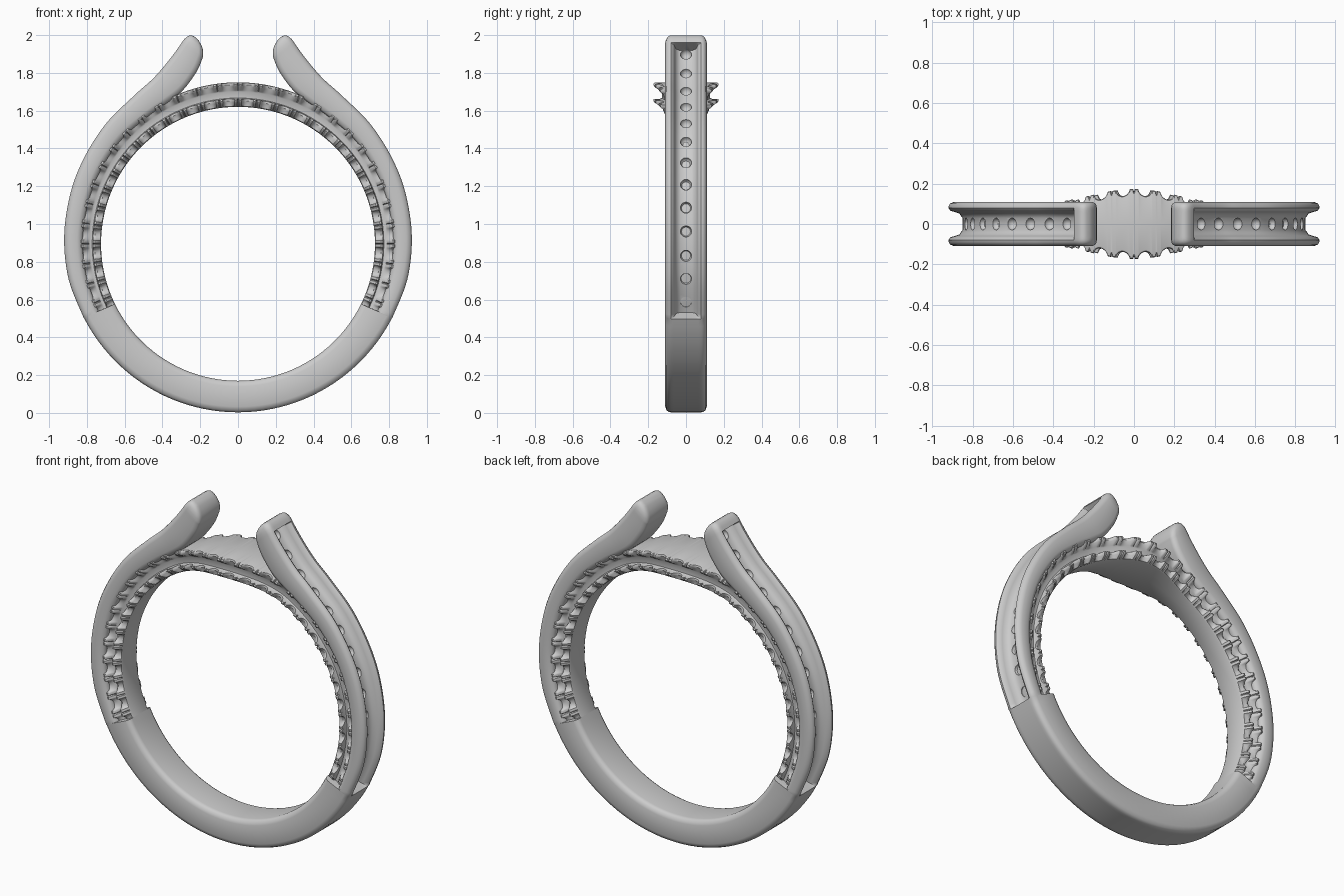
import bpy, bmesh, math
from mathutils import Vector

if "Cube" in bpy.data.objects:
    bpy.data.objects.remove(bpy.data.objects["Cube"])

CZ = 0.895          # height of the finger-hole centre
R_IN = 0.725        # finger-hole radius


def polar(deg, r):
    """Point in the XZ plane, angle measured from straight down."""
    a = math.radians(deg)
    return Vector((r * math.sin(a), CZ - r * math.cos(a)))


def loft(name, loops):
    """Skin a list of closed loops and cap both ends."""
    bm = bmesh.new()
    rows = [[bm.verts.new(p) for p in lp] for lp in loops]
    n = len(rows[0])
    for a, b in zip(rows, rows[1:]):
        for i in range(n):
            j = (i + 1) % n
            bm.faces.new((a[i], a[j], b[j], b[i]))
    bm.faces.new(rows[0])
    bm.faces.new(rows[-1][::-1])
    bmesh.ops.recalc_face_normals(bm, faces=bm.faces)
    me = bpy.data.meshes.new(name)
    bm.to_mesh(me)
    bm.free()
    ob = bpy.data.objects.new(name, me)
    bpy.context.collection.objects.link(ob)
    return ob


def smooth(ob, deg):
    bpy.ops.object.select_all(action='DESELECT')
    ob.select_set(True)
    bpy.context.view_layer.objects.active = ob
    bpy.ops.object.shade_smooth_by_angle(angle=math.radians(deg))


def catmull(pts, steps):
    out = []
    for i in range(len(pts) - 1):
        p0, p1, p2, p3 = (pts[max(0, min(len(pts) - 1, i + k))] for k in (-1, 0, 1, 2))
        for s in range(steps):
            t = s / steps
            out.append([0.5 * (2 * b + (c - a) * t + (2 * a - 5 * b + 4 * c - d) * t * t
                               + (3 * b - a - 3 * c + d) * t ** 3)
                        for a, b, c, d in zip(p0, p1, p2, p3)])
    return out + [list(pts[-1])]


# ---- shank: solid at the bottom, channelled arms ending in open tips ----
DEPTH = 0.07
stations = []       # (outer point, inner point, channel depth, width scale)
for i in range(23):
    th = 64 * i / 22
    stations.append((polar(th, 0.892 + 0.013 * (th / 64) ** 2), polar(th, R_IN), 0, 1))

arm = [(*polar(t, ro), *polar(t, ri)) for t, ro, ri in (
    (64.3, 0.906, 0.82), (78, 0.916, 0.82), (92, 0.921, 0.822), (106, 0.926, 0.822),
    (118.5, 0.933, 0.825), (132, 0.945, 0.828))]
arm += [(0.55, 1.68, 0.47, 1.575), (0.46, 1.76, 0.37, 1.645), (0.40, 1.825, 0.29, 1.71),
        (0.34, 1.90, 0.22, 1.805), (0.30, 1.957, 0.187, 1.88)]
arm_pts = catmull(arm, 7)
for o1, o2, i1, i2 in arm_pts:
    stations.append((Vector((o1, o2)), Vector((i1, i2)), DEPTH, 1))
for o, i, w in (((0.298, 1.96), (0.186, 1.885), 1), ((0.285, 1.978), (0.184, 1.905), 1),
                ((0.27, 1.992), (0.187, 1.93), 0.97), ((0.255, 1.999), (0.197, 1.953), 0.91),
                ((0.243, 1.998), (0.209, 1.973), 0.82), ((0.234, 1.994), (0.219, 1.984), 0.72)):
    stations.append((Vector(o), Vector(i), 0, w))


def shank_loop(st, sx):
    o, i, d, w = st
    T = (i - o).length
    u = (i - o) / T
    c = min(0.03, T * 0.3)
    k = d / DEPTH
    half = [(d, 0), (d, 0.03), (0.055 * k, 0.052), (0.03 * k, 0.06), (0.01 * k, 0.066),
            (0, 0.08), (c * 0.07, 0.09), (c * 0.3, 0.102), (c, 0.11), (T - c, 0.11),
            (T - c * 0.3, 0.102), (T - c * 0.07, 0.09), (T, 0.08), (T, 0)]
    prof = half + [(s, -y) for s, y in half[-2:0:-1]]
    return [(sx * (o + u * s).x, y * w, (o + u * s).y) for s, y in prof]


loops = [shank_loop(s, -1) for s in stations[:0:-1]] + [shank_loop(s, 1) for s in stations]
shank = loft("shank", loops)

# ---- stone seats: a row of dimples along each channel floor ----
cut_bm = bmesh.new()
travelled, nxt, prev = 0, 0.06, None
for o1, o2, i1, i2 in catmull(arm, 40):
    o, i = Vector((o1, o2)), Vector((i1, i2))
    p = o + (i - o).normalized() * DEPTH
    if prev:
        travelled += (p - prev).length
    prev = p
    if travelled >= nxt:
        nxt += 0.127
        for sx in (-1, 1):
            res = bmesh.ops.create_uvsphere(cut_bm, u_segments=16, v_segments=10, radius=0.03)
            bmesh.ops.translate(cut_bm, verts=res['verts'], vec=(sx * p.x, 0, p.y))
cut_me = bpy.data.meshes.new("seat_cutter")
cut_bm.to_mesh(cut_me)
cut_bm.free()
cutter = bpy.data.objects.new("seat_cutter", cut_me)
bpy.context.collection.objects.link(cutter)
cutter.hide_render = True
mod = shank.modifiers.new("seats", 'BOOLEAN')
mod.operation = 'DIFFERENCE'
mod.solver = 'EXACT'
mod.object = cutter
bpy.context.view_layer.objects.active = shank
bpy.ops.object.modifier_apply(modifier=mod.name)
bpy.data.objects.remove(cutter)
smooth(shank, 40)

# ---- inner band: grooved sides with two scalloped, notched lips ----
PITCH = 7.5


def band_loop(phi):
    f = abs(phi) / PITCH
    u = abs(f - round(f)) * 2              # 0 on a tooth, 1 in a valley
    t = 1 if u < 0.4 else 1 - math.sqrt(max(0, 1 - ((1 - u) / 0.6) ** 2))
    if u < 0.09:
        t = 0.55                           # small notch splitting each tooth
    k = math.cos(math.radians(phi * 3)) ** 2 if abs(phi) < 30 else 0
    w = 0.109 + 0.064 * k
    e = w - 0.032 * (1 - t)
    b = w - 0.045
    ro = 0.832 + 0.023 * max(0, math.cos(math.radians(phi)))
    half = [(R_IN, 0), (R_IN, b), (R_IN + 0.004, b + 0.008), (0.75, e - 0.004), (0.758, e),
            (0.768, e - 0.003), (0.768, b + 0.01), (0.772, b), (ro - 0.05, b), (ro - 0.042, b + 0.004),
            (ro - 0.022, e - 0.004), (ro - 0.012, e), (ro - 0.003, e - 0.004), (ro, e - 0.012), (ro, 0)]
    prof = half + [(r, -y) for r, y in half[-2:0:-1]]
    out = []
    for r, y in prof:
        p = polar(180 - phi, r)
        out.append((p.x, y, p.y))
    return out


SPAN, N = 116.25, 31 * 22
band = loft("scalloped_band", [band_loop(-SPAN + 2 * SPAN * i / N) for i in range(N + 1)])
smooth(band, 40)
